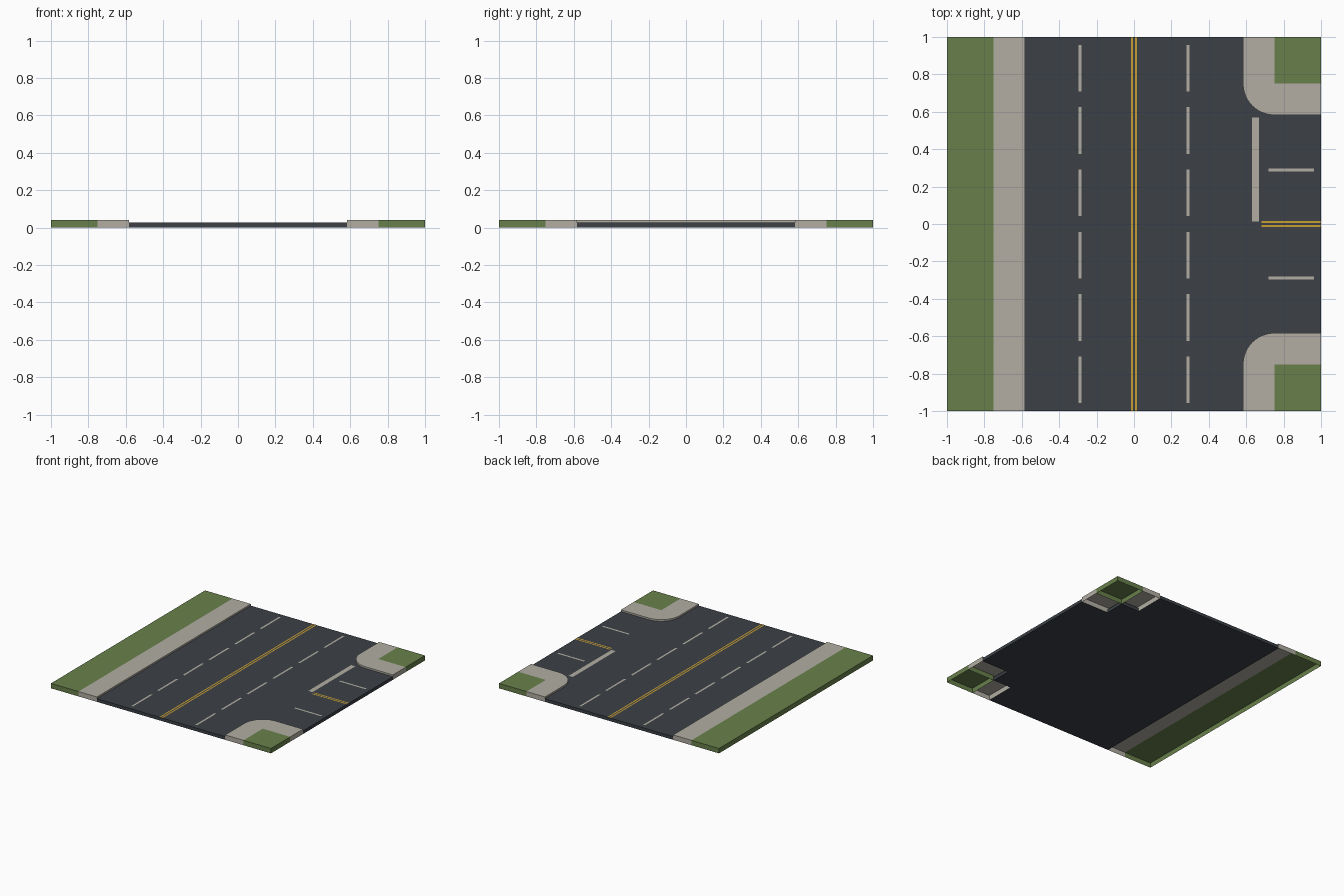
import bpy, bmesh, math

cube = bpy.data.objects.get("Cube")
if cube:
    bpy.data.objects.remove(cube, do_unlink=True)

KERB, LAWN, EDGE = 0.583, 0.75, 1.0      # kerb line, grass line, tile edge
ROAD_Z, WALK_Z, PAINT_Z = 0.026, 0.04, 0.027


def material(name, rgb):
    m = bpy.data.materials.new(name)
    m.use_nodes = True
    m.diffuse_color = (*rgb, 1)
    m.node_tree.nodes["Principled BSDF"].inputs["Base Color"].default_value = (*rgb, 1)
    return m


GRASS = material("grass green", (0.138, 0.216, 0.069))
STONE = material("pale concrete", (0.445, 0.423, 0.366))
ASPHALT = material("dark asphalt", (0.045, 0.053, 0.063))
YELLOW = material("yellow paint", (0.578, 0.342, 0.032))


def finish(name, bm, mat):
    mesh = bpy.data.meshes.new(name)
    bm.to_mesh(mesh)
    bm.free()
    mesh.materials.append(mat)
    ob = bpy.data.objects.new(name, mesh)
    bpy.context.collection.objects.link(ob)
    return ob


def slab(name, outline, top, mat, skip=(), bottom=False, flip=False):
    """Counter-clockwise outline raised to top; edges in skip get no wall."""
    bm = bmesh.new()
    low = [bm.verts.new((x, y, 0)) for x, y in outline]
    high = [bm.verts.new((x, y, top)) for x, y in outline]
    bm.faces.new(high)
    if bottom:
        bm.faces.new(low[::-1])
    n = len(outline)
    for i in range(n):
        if i not in skip:
            j = (i + 1) % n
            bm.faces.new((low[i], low[j], high[j], high[i]))
    bmesh.ops.delete(bm, geom=[v for v in bm.verts if not v.link_faces], context='VERTS')
    if flip:
        bmesh.ops.scale(bm, vec=(1, -1, 1), verts=bm.verts)
        bmesh.ops.reverse_faces(bm, faces=bm.faces)
    return finish(name, bm, mat)


def rect(x0, x1, y0, y1):
    return [(x0, y0), (x1, y0), (x1, y1), (x0, y1)]


def paint(name, rects, mat):
    """Flat road markings just above the asphalt."""
    bm = bmesh.new()
    for r in rects:
        bm.faces.new([bm.verts.new((x, y, PAINT_Z)) for x, y in rect(*r)])
    return finish(name, bm, mat)


# Road bed: main road, side road and the pads under the rounded corners
half = [(KERB, EDGE), (KERB, LAWN), (LAWN, LAWN), (LAWN, KERB), (EDGE, KERB)]
road = [(-KERB, -EDGE)] + [(x, -y) for x, y in half] + half[::-1] + [(-KERB, EDGE)]
slab("road", road, ROAD_Z, ASPHALT, skip=(1, 4, 6, 9, 11), bottom=True)

# Straight verge and pavement
slab("side_grass", rect(-EDGE, -LAWN, -EDGE, EDGE), WALK_Z, GRASS, skip=(1,))
slab("side_pavement", rect(-LAWN, -KERB, -EDGE, EDGE), WALK_Z, STONE, skip=(3,))

# Rounded pavement corners with their lawns
radius, steps = LAWN - KERB, 12
arc = []
for i in range(steps + 1):
    a = math.pi + math.pi / 2 * i / steps
    arc.append((LAWN + radius * math.cos(a), LAWN + radius * math.sin(a)))
corner = [(KERB, EDGE)] + arc + [(EDGE, KERB), (EDGE, LAWN), (LAWN, LAWN), (LAWN, EDGE)]
inner = len(corner) - 3
for label, flip in (("back", False), ("front", True)):
    ob = slab(label + "_corner_pavement", corner, WALK_Z, STONE,
              skip=(inner, inner + 1), flip=flip)
    bpy.ops.object.select_all(action='DESELECT')
    ob.select_set(True)
    bpy.context.view_layer.objects.active = ob
    bpy.ops.object.shade_smooth_by_angle(angle=math.radians(30))
    slab(label + "_corner_grass", rect(LAWN, EDGE, LAWN, EDGE), WALK_Z, GRASS, flip=flip)

# Lane dashes
lane, w, dash = 0.29, 0.008, 0.125
paint("main_lane_dashes",
      [(s * lane - w, s * lane + w, c - dash, c + dash)
       for s in (-1, 1) for c in [(k - 2.5) / 3 for k in range(6)]], STONE)
paint("side_lane_dashes",
      [(0.72, 0.963, s * lane - w, s * lane + w) for s in (-1, 1)], STONE)

# Stop bar
paint("stop_bar", [(0.63, 0.668, 0.013, 0.57)], STONE)

# Double centre lines
gap, line = 0.0105, 0.0055
bands = [(s * gap - line, s * gap + line) for s in (-1, 1)]
paint("main_centre_lines", [(a, b, -EDGE, EDGE) for a, b in bands], YELLOW)
paint("side_centre_lines", [(0.683, EDGE, a, b) for a, b in bands], YELLOW)
